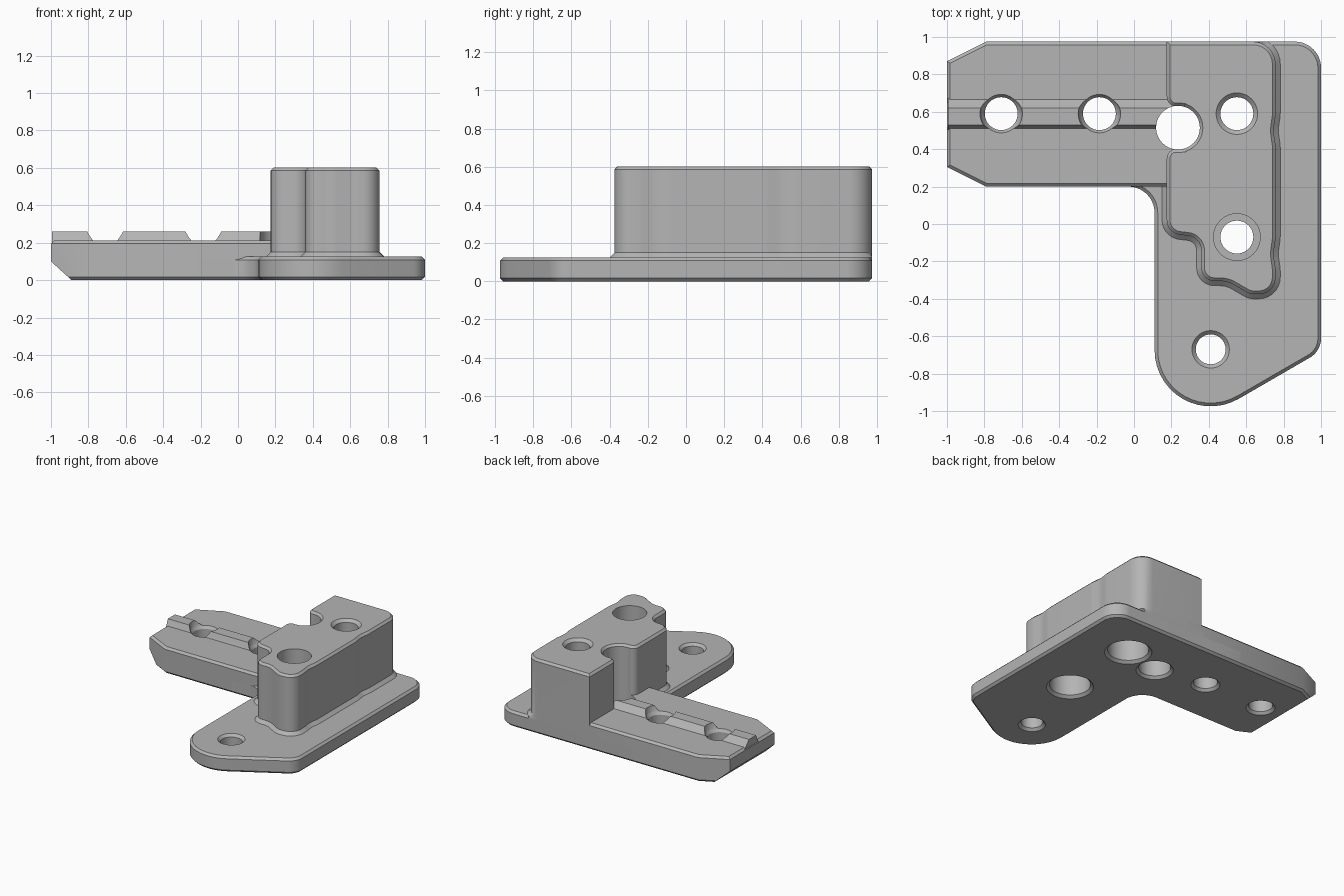
import bpy, bmesh
from math import tan, pi, cos, sin
from mathutils import Vector

if "Cube" in bpy.data.objects:
    bpy.data.objects.remove(bpy.data.objects["Cube"])

grey = bpy.data.materials.new("mid_grey")
GREY = (0.46, 0.46, 0.46, 1)
grey.diffuse_color = GREY
grey.use_nodes = True
grey.node_tree.nodes["Principled BSDF"].inputs["Base Color"].default_value = GREY

BACK = 0.975


def rounded(corners, steps=8):
    """Replace each (x, y, radius) corner by a tangent arc."""
    out, n = [], len(corners)
    for i, (x, y, r) in enumerate(corners):
        p = Vector((x, y))
        if r == 0:
            out.append(p)
            continue
        a = (Vector(corners[i - 1][:2]) - p).normalized()
        b = (Vector(corners[(i + 1) % n][:2]) - p).normalized()
        half = a.angle(b) / 2
        start, end = p + a * r / tan(half), p + b * r / tan(half)
        centre = p + (a + b).normalized() * r / sin(half)
        u, v = start - centre, end - centre
        sweep = u.angle(v)
        for k in range(steps + 1):
            t = k / steps
            out.append(centre + (u * sin((1 - t) * sweep) + v * sin(t * sweep)) / sin(sweep))
    return out


def inset(points, d):
    """Move an anticlockwise outline inward by d."""
    out = []
    for i, p in enumerate(points):
        e1 = (p - points[i - 1]).normalized()
        e2 = (points[(i + 1) % len(points)] - p).normalized()
        n1, n2 = Vector((-e1.y, e1.x)), Vector((-e2.y, e2.x))
        q = p + (n1 + n2) * d / (1 + n1.dot(n2))
        out.append(Vector((q.x, min(q.y, BACK))))
    return out


def loft(bm, rings):
    """Skin a stack of closed rings and cap both ends."""
    rows = [[bm.verts.new(p) for p in ring] for ring in rings]
    n = len(rows[0])
    for lo, hi in zip(rows, rows[1:]):
        for i in range(n):
            j = (i + 1) % n
            bm.faces.new((lo[i], lo[j], hi[j], hi[i]))
    bm.faces.new(rows[0][::-1])
    bm.faces.new(rows[-1])


def slab(bm, outline, layers):
    loft(bm, [[(p.x, p.y, z) for p in inset(outline, d)] for z, d in layers])


def make(name, bm):
    bmesh.ops.recalc_face_normals(bm, faces=bm.faces)
    mesh = bpy.data.meshes.new(name)
    bm.to_mesh(mesh)
    bm.free()
    mesh.materials.append(grey)
    obj = bpy.data.objects.new(name, mesh)
    bpy.context.collection.objects.link(obj)
    return obj


# Base plate with rounded foot and a fillet into the arm
bm = bmesh.new()
slab(bm, rounded([(-0.2, BACK, 0), (-0.2, 0.2, 0), (0.11, 0.2, 0.14), (0.11, -1.195, 0.3),
                  (1, -0.68, 0.12), (1, BACK, 0.14)], 14),
     [(0, 0.017), (0.017, 0), (0.108, 0), (0.125, 0.017)])
base = make("base_plate", bm)

# Side arm with a sloped underside at its tip
bm = bmesh.new()
slab(bm, rounded([(-1, 0.87, 0), (-1, 0.305, 0), (-0.79, 0.2, 0), (0.3, 0.2, 0),
                  (0.3, BACK, 0), (-0.79, BACK, 0)]),
     [(0, 0.017), (0.017, 0), (0.195, 0), (0.212, 0.017)])
cut = bmesh.ops.bisect_plane(bm, geom=bm.verts[:] + bm.edges[:] + bm.faces[:],
                             plane_co=(-1, 0, 0.1), plane_no=(-0.1, 0, -0.11), clear_outer=True)
bmesh.ops.holes_fill(bm, edges=[e for e in bm.edges if e.is_boundary], sides=0)
arm = make("side_arm", bm)

# Raised guide rail along the arm
bm = bmesh.new()
section = [(0.495, 0.19), (0.51, 0.212), (0.53, 0.26), (0.62, 0.26), (0.665, 0.212), (0.685, 0.19)]
loft(bm, [[(x, y, z) for y, z in section] for x in (-0.995, 0.27)])
rail = make("guide_rail", bm)

# Tall block with a flared skirt
bm = bmesh.new()
slab(bm, rounded([(0.175, BACK, 0), (0.175, 0.627, 0.055), (0.26, 0.627, 0), (0.26, 0.403, 0),
                  (0.175, 0.403, 0.055), (0.175, -0.05, 0.08), (0.36, -0.07, 0.08),
                  (0.36, -0.305, 0.07), (0.5, -0.305, 0.15), (0.62, -0.375, 0.08),
                  (0.757, -0.375, 0.09), (0.757, -0.24, 0.2), (0.745, -0.16, 0.2),
                  (0.757, -0.08, 0.2), (0.757, 0.42, 0.2), (0.745, 0.5, 0.2),
                  (0.757, 0.58, 0.2), (0.757, BACK, 0.12)]),
     [(0.1, -0.025), (0.125, -0.025), (0.15, 0), (0.585, 0), (0.602, 0.017)])
block = make("tall_block", bm)

# Drills: position and (height, radius) profile of each hole
arm_hole = [(-0.02, 0.125), (0.02, 0.088), (0.19, 0.088), (0.212, 0.103), (0.3, 0.122)]
notch = [(-0.02, 0.155), (0.02, 0.117), (0.585, 0.117), (0.62, 0.15)]
back_bore = [(-0.02, 0.195), (0.02, 0.15), (0.3, 0.15), (0.3, 0.088), (0.58, 0.088), (0.62, 0.13)]
front_bore = [(-0.02, 0.195), (0.02, 0.15), (0.25, 0.15), (0.25, 0.088), (0.38, 0.088),
              (0.38, 0.125), (0.62, 0.125)]
foot_hole = [(-0.02, 0.12), (0.02, 0.08), (0.105, 0.08), (0.145, 0.12)]
drills = [(-0.71, 0.59, arm_hole), (-0.185, 0.59, arm_hole), (0.235, 0.515, notch),
          (0.55, 0.59, back_bore), (0.55, -0.07, front_bore), (0.41, -0.67, foot_hole)]
bm = bmesh.new()
SIDES = 40
for x, y, profile in drills:
    loft(bm, [[(x + r * cos(2 * pi * k / SIDES), y + r * sin(2 * pi * k / SIDES), z)
               for k in range(SIDES)] for z, r in profile])
cutter = make("hole_cutter", bm)
cutter.hide_render = True

# Drill every part, then keep the plain result
parts = [base, arm, rail, block]
for part in parts:
    mod = part.modifiers.new("holes", "BOOLEAN")
    mod.operation = "DIFFERENCE"
    mod.solver = "EXACT"
    mod.object = cutter
bpy.context.view_layer.update()
graph = bpy.context.evaluated_depsgraph_get()
drilled = [bpy.data.meshes.new_from_object(p.evaluated_get(graph)) for p in parts]
for part, mesh in zip(parts, drilled):
    part.modifiers.clear()
    part.data = mesh
bpy.data.objects.remove(cutter)

# Smooth curved walls, crisp bevels
bpy.ops.object.select_all(action="DESELECT")
for part in parts:
    part.select_set(True)
bpy.context.view_layer.objects.active = base
bpy.ops.object.shade_smooth_by_angle(angle=pi / 6)
